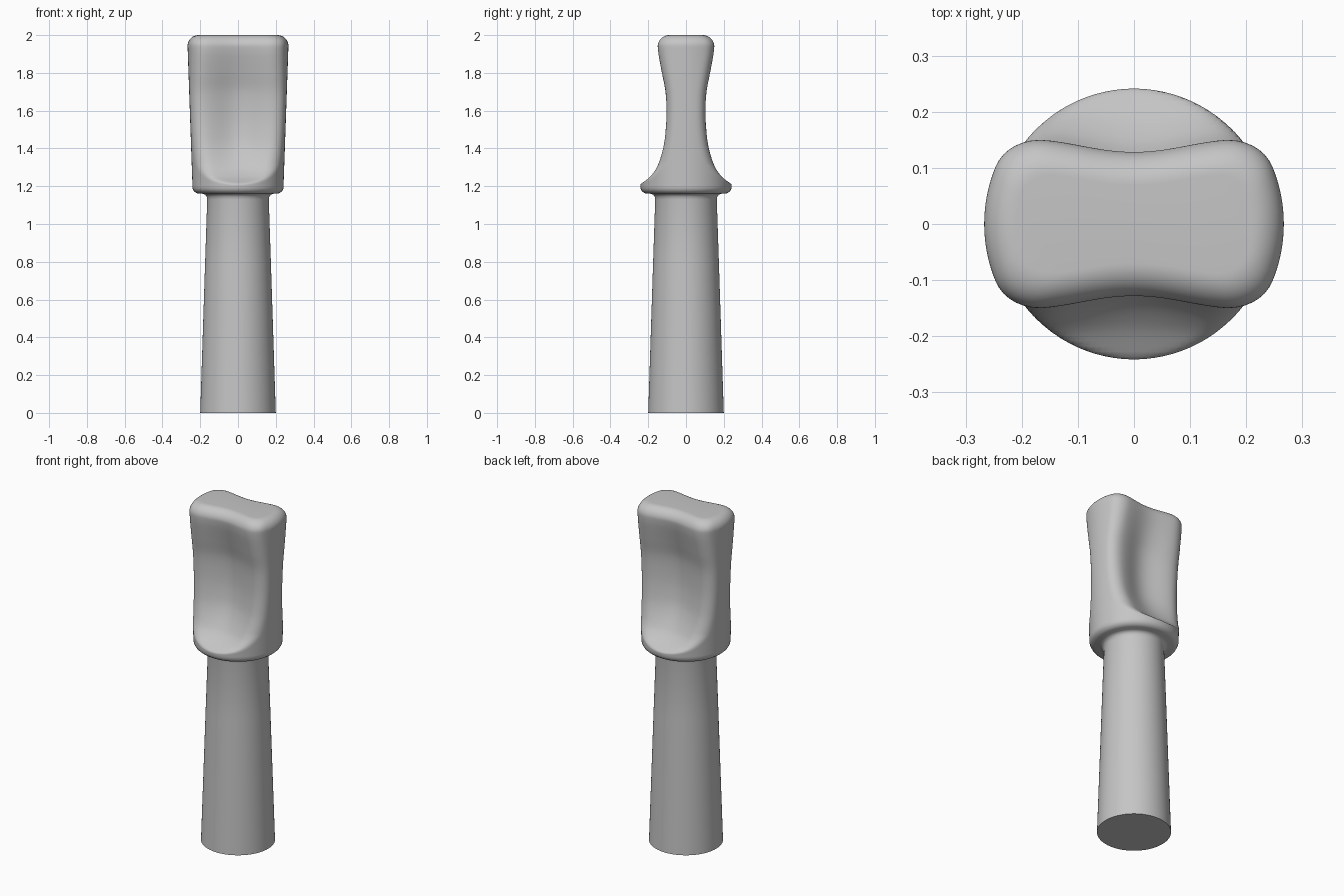
import bpy, bmesh, math

cube = bpy.data.objects.get("Cube")
if cube:
    bpy.data.objects.remove(cube, do_unlink=True)

SEGMENTS = 128
TOP, ROUND = 2.0, 0.06

# Plain grey material
grey = bpy.data.materials.new("plain grey")
grey.use_nodes = True
colour = (0.56, 0.56, 0.56, 1)
grey.diffuse_color = colour
grey.node_tree.nodes["Principled BSDF"].inputs["Base Color"].default_value = colour


def curve(points, z):
    """Smooth interpolation through (z, value) points."""
    if z <= points[0][0]:
        return points[0][1]
    if z >= points[-1][0]:
        return points[-1][1]

    def slope(i):
        a, b = points[max(i - 1, 0)], points[min(i + 1, len(points) - 1)]
        return (b[1] - a[1]) / (b[0] - a[0])

    i = max(k for k in range(len(points) - 1) if points[k][0] <= z)
    (z0, v0), (z1, v1) = points[i], points[i + 1]
    h = z1 - z0
    t = (z - z0) / h
    return ((2*t**3 - 3*t**2 + 1) * v0 + (t**3 - 2*t**2 + t) * h * slope(i)
            + (3*t**2 - 2*t**3) * v1 + (t**3 - t**2) * h * slope(i + 1))


def smooth_max(a, b, k):
    h = max(k - abs(a - b), 0) / k
    return max(a, b) + h * h * k / 4


# Half thickness of the waisted head, and depth of its scooped faces
waist = [(1.2, 0.262), (1.22, 0.232), (1.25, 0.194), (1.3, 0.158), (1.4, 0.123),
         (1.5, 0.108), (1.6, 0.104), (1.7, 0.109), (1.8, 0.128), (1.9, 0.147), (1.94, 0.151)]
scoop = [(1.2, 0.0), (1.3, 0.022), (1.45, 0.04), (1.7, 0.04), (1.85, 0.03), (1.95, 0.022)]


def head_radius(angle, z):
    """Distance to the head surface: a round body cut by two scooped faces."""
    c, s = abs(math.cos(angle)), abs(math.sin(angle))
    up = max(z - (TOP - ROUND), 0)
    inset = ROUND - math.sqrt(max(ROUND**2 - up**2, 0))
    outer = 0.241 + 0.026 * (z - 1.2) / 0.74
    half, depth = curve(waist, z), curve(scoop, z)
    blend = min(0.05, 0.002 + (z - 1.2) * 0.4)
    low, high = 0.0, 0.4
    for _ in range(24):
        r = (low + high) / 2
        x, y = r * c, r * s
        dip = depth * (0.5 + 0.5 * math.cos(math.pi * min(x / 0.19, 1)))
        if smooth_max(r - outer, y - half + dip, blend) + inset > 0:
            high = r
        else:
            low = r
    return low


def loft(name, rings):
    """Skin a list of (z, radius function) rings and cap both ends."""
    bm = bmesh.new()
    loops = []
    for z, radius in rings:
        loop = []
        for i in range(SEGMENTS):
            a = math.tau * i / SEGMENTS
            r = radius(a)
            loop.append(bm.verts.new((r * math.cos(a), r * math.sin(a), z)))
        loops.append(loop)
    for a, b in zip(loops, loops[1:]):
        for i in range(SEGMENTS):
            j = (i + 1) % SEGMENTS
            bm.faces.new((a[i], a[j], b[j], b[i]))
    bm.faces.new(loops[0][::-1])
    bm.faces.new(loops[-1])
    mesh = bpy.data.meshes.new(name)
    bm.to_mesh(mesh)
    bm.free()
    obj = bpy.data.objects.new(name, mesh)
    bpy.context.collection.objects.link(obj)
    mesh.materials.append(grey)
    bpy.ops.object.select_all(action="DESELECT")
    obj.select_set(True)
    bpy.context.view_layer.objects.active = obj
    bpy.ops.object.shade_smooth_by_angle(angle=math.radians(40))


# Tapered round handle with a small fillet under the collar, then the collar lip
turned = [(0, 0.2), (0.4, 0.187), (0.8, 0.174), (1.13, 0.163), (1.145, 0.166),
          (1.155, 0.173), (1.16, 0.185), (1.161, 0.212), (1.166, 0.224),
          (1.175, 0.234), (1.187, 0.24)]
rings = [(z, lambda a, r=r: r) for z, r in turned]

# Waisted head, then its rounded top edge
steps = 64
heights = [1.2 + (TOP - ROUND - 1.2) * (i / steps) ** 1.3 for i in range(steps)]
heights += [TOP - ROUND + ROUND * math.sin(math.pi / 2 * i / 12) for i in range(13)]
rings += [(z, lambda a, z=z: head_radius(a, z)) for z in heights]

loft("handle_with_scooped_head", rings)
